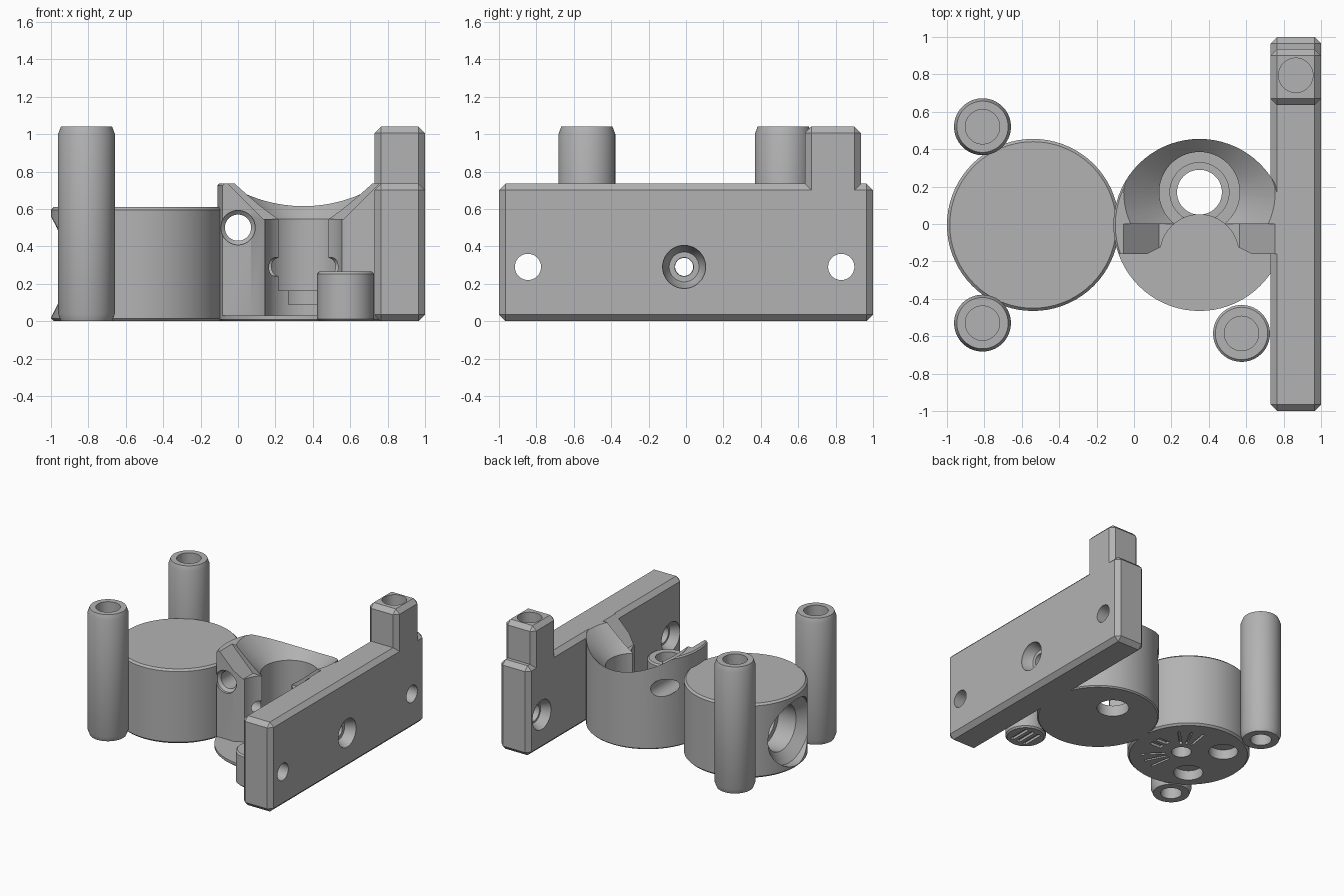
import bpy, bmesh, math
from mathutils import Matrix, Vector

if "Cube" in bpy.data.objects:
    bpy.data.objects.remove(bpy.data.objects["Cube"])

grey = bpy.data.materials.new("plain grey")
grey.use_nodes = True
grey.diffuse_color = (0.45, 0.45, 0.45, 1)
grey.node_tree.nodes["Principled BSDF"].inputs["Base Color"].default_value = (0.45, 0.45, 0.45, 1)

AXES = {"x": Matrix.Rotation(math.pi / 2, 4, "Y"),
        "y": Matrix.Rotation(-math.pi / 2, 4, "X"),
        "z": Matrix.Identity(4)}


def finish(name, bm, matrix=Matrix.Identity(4)):
    bm.transform(matrix)
    bmesh.ops.recalc_face_normals(bm, faces=bm.faces)
    mesh = bpy.data.meshes.new(name)
    bm.to_mesh(mesh)
    bm.free()
    mesh.materials.append(grey)
    obj = bpy.data.objects.new(name, mesh)
    bpy.context.scene.collection.objects.link(obj)
    return obj


def lathe(name, profile, loc, axis="z", steps=72):
    """Turn a (radius, height) profile around an axis."""
    bm = bmesh.new()
    verts = [bm.verts.new((r, 0, h)) for r, h in profile]
    edges = [bm.edges.new(pair) for pair in zip(verts, verts[1:])]
    bmesh.ops.spin(bm, geom=verts + edges, cent=(0, 0, 0), axis=(0, 0, 1),
                   angle=math.tau, steps=steps, use_duplicate=False)
    bmesh.ops.remove_doubles(bm, verts=bm.verts, dist=1e-5)
    return finish(name, bm, Matrix.Translation(loc) @ AXES[axis])


def rod(loc, r, start, end, axis="z"):
    return lathe("cutter", [(0, start), (r, start), (r, end), (0, end)], loc, axis, 48)


def turned(name, loc, r, height, cr, ch):
    """Cylinder with chamfered rims."""
    return lathe(name, [(0, 0), (r - cr, 0), (r, ch), (r, height - ch),
                        (r - cr, height), (0, height)], loc)


def box(name, low, high, chamfer=0, spin=None):
    low, high = Vector(low), Vector(high)
    bm = bmesh.new()
    bmesh.ops.create_cube(bm, size=1)
    bm.transform(Matrix.Translation((low + high) / 2) @ Matrix.Diagonal((*(high - low), 1)))
    if chamfer:
        bmesh.ops.bevel(bm, geom=bm.edges[:], offset=chamfer, segments=1, affect="EDGES")
    return finish(name, bm, spin or Matrix.Identity(4))


def prism(points, offset):
    """Solid from a polygon pushed along an offset."""
    bm = bmesh.new()
    face = bm.faces.new([bm.verts.new(p) for p in points])
    new = bmesh.ops.extrude_face_region(bm, geom=[face])["geom"]
    bmesh.ops.translate(bm, vec=offset, verts=[v for v in new if isinstance(v, bmesh.types.BMVert)])
    return finish("cutter", bm)


def carve(obj, cutters):
    for cutter in cutters:
        mod = obj.modifiers.new("cut", "BOOLEAN")
        mod.operation, mod.solver, mod.object = "DIFFERENCE", "EXACT", cutter
        cutter.hide_render = True
    bpy.context.view_layer.update()
    deps = bpy.context.evaluated_depsgraph_get()
    mesh = bpy.data.meshes.new_from_object(obj.evaluated_get(deps))
    obj.modifiers.clear()
    obj.data = mesh
    for cutter in cutters:
        bpy.data.objects.remove(cutter)


parts = []
HOLE_Z = 0.29

# Closed drum with a stepped side opening and an engraved underside
cx, cy = -0.54, -0.005
drum = turned("closed_drum", (cx, cy, 0), 0.46, 0.61, 0.015, 0.015)
cuts = [lathe("cutter", [(0, -1.1), (0.27, -1.1), (0.27, -0.93), (0.19, -0.86), (0.19, -0.7),
                         (0.15, -0.7), (0.15, -0.45), (0, -0.45)], (0, -0.01, HOLE_Z), "x"),
        rod((0, -0.01, HOLE_Z), 0.048, -0.6, 0.1, "x"),
        rod((cx + 0.07, cy, 0), 0.075, -0.1, 0.1)]
for side in (-1, 1):
    cuts.append(rod((cx - 0.17, cy + side * 0.205, 0), 0.11, -0.1, 0.08))
    cuts.append(box("cutter", (cx + 0.23, cy + side * 0.035 - 0.022, -0.1),
                    (cx + 0.33, cy + side * 0.035 + 0.022, 0.02)))
    for angle in (45, 63, 81, 99):
        turn = Matrix.Translation((cx + 0.06, cy, 0)) @ Matrix.Rotation(math.radians(side * angle), 4, "Z")
        cuts.append(box("cutter", (0.13, -0.009, -0.1), (0.31, 0.009, 0.02), spin=turn))
carve(drum, cuts)
parts.append(drum)


# Funnel shape shared by the open drum and the plate
def funnel():
    return lathe("cutter", [(0, -0.1), (0.12, -0.1), (0.12, 0.09), (0.158, 0.09), (0.158, 0.165),
                            (0.215, 0.165), (0.215, 0.545), (0.46, 0.79), (0, 0.79)], (0.35, 0.17, 0))


# Open drum with funnel, front pocket, cut-away front and cross holes
cx = 0.35
holder = turned("open_drum", (cx, cy, 0), 0.46, 0.735, 0.01, 0.01)
channel = [(cx - 0.215, 0, 0.545), (cx + 0.215, 0, 0.545), (cx + 0.46, 0, 0.79), (cx - 0.46, 0, 0.79)]
mouth = [(cx - 0.3, -0.17, 0.03), (cx + 0.3, -0.17, 0.03),
         (cx + 0.2, -0.12, 0.03), (cx - 0.2, -0.12, 0.03)]
carve(holder, [
    box("cutter", (-0.3, -0.7, 0.03), (1, -0.16, 0.9)),
    funnel(),
    prism(channel, (0, -0.5, 0)),
    rod((cx, -0.16, 0), 0.21, 0.03, 0.6),
    prism(mouth, (0, 0, 0.8)),
    lathe("cutter", [(0, -0.3), (0.092, -0.3), (0.092, -0.14), (0.07, -0.12),
                     (0.07, 0.6), (0, 0.6)], (0, 0, 0.5), "y"),
    rod((0, -0.01, HOLE_Z), 0.05, -0.3, 1.1, "x")])
parts.append(holder)

# Mounting plate with bolt holes
plate = box("mounting_plate", (0.73, -1, 0), (1, 1, 0.735), 0.035)
cuts = [funnel(),
        lathe("cutter", [(0, 0.6), (0.05, 0.6), (0.05, 0.92), (0.08, 0.92), (0.115, 0.985),
                         (0.115, 1.1), (0, 1.1)], (0, -0.01, HOLE_Z), "x")]
for y in (-0.845, 0.83):
    cuts.append(lathe("cutter", [(0, 0.6), (0.12, 0.6), (0.12, 0.74), (0.085, 0.8), (0.07, 0.8),
                                 (0.07, 1.1), (0, 1.1)], (0, y, HOLE_Z), "x"))
carve(plate, cuts)
parts.append(plate)

# Square peg on top of the plate
peg = box("plate_peg", (0.73, 0.635, 0.66), (1, 0.935, 1.04), 0.035)
carve(peg, [rod((0.865, 0.795, 0), 0.092, 0.8, 1.2)])
parts.append(peg)

# Two tall posts
for name, y in (("front_post", -0.53), ("back_post", 0.52)):
    post = turned(name, (-0.81, y, 0), 0.152, 1.04, 0.015, 0.04)
    carve(post, [rod((-0.81, y, 0), 0.092, 0.7, 1.2), rod((-0.81, y, 0), 0.08, -0.1, 0.12)])
    parts.append(post)

# Short knob with slots under it
knob = turned("short_knob", (0.575, -0.585, 0), 0.152, 0.265, 0.012, 0.012)
cuts = [rod((0.575, -0.585, 0), 0.092, 0.1, 0.5)]
for dx in (-0.06, 0, 0.06):
    cuts.append(box("cutter", (0.56 + dx, -0.675, -0.1), (0.59 + dx, -0.495, 0.02)))
carve(knob, cuts)
parts.append(knob)

# Smooth round walls, keep edges sharp
bpy.ops.object.select_all(action="DESELECT")
for part in parts:
    part.select_set(True)
bpy.context.view_layer.objects.active = parts[0]
bpy.ops.object.shade_smooth_by_angle(angle=math.radians(30))
